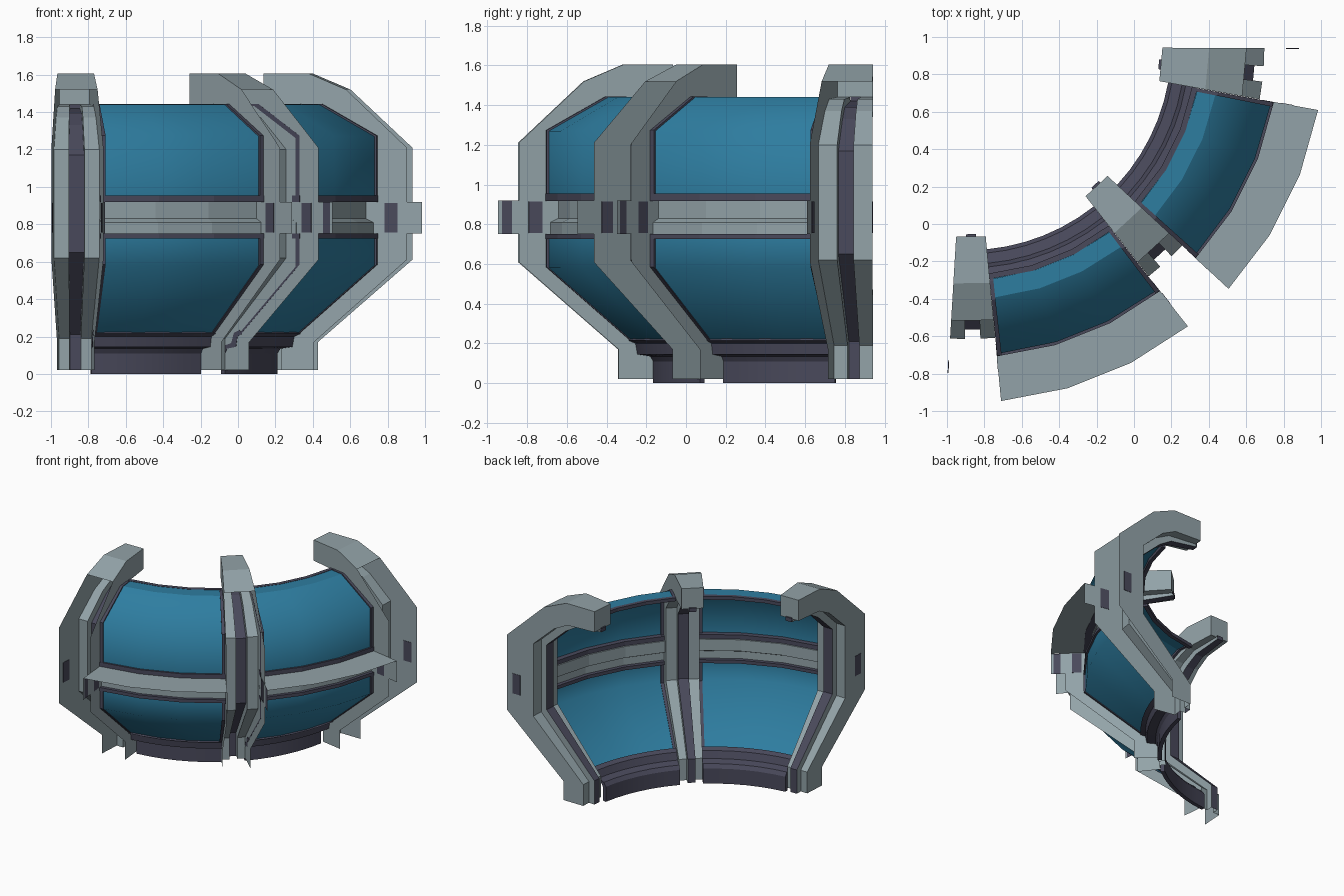
import bpy, bmesh, math

if "Cube" in bpy.data.objects:
    bpy.data.objects.remove(bpy.data.objects["Cube"])

CX, CY = -0.89, 0.95              # centre of the curved corridor
# ribs: direction, half angle in degrees, small shift of the centre
RIBS = ((-89.0, 4.4, 0.0, 0.01), (-47.35, 4.45, -0.006, 0.008), (-5.3, 5.0, 0.012, -0.002))
CORE = 1.5                        # half angle of a rib's dark core


def material(name, rgb):
    m = bpy.data.materials.new(name)
    m.diffuse_color = (*rgb, 1)
    m.use_nodes = True
    m.node_tree.nodes["Principled BSDF"].inputs["Base Color"].default_value = m.diffuse_color
    return m


GREY = material("grey metal", (0.29, 0.365, 0.392))
NAVY = material("dark navy trim", (0.067, 0.067, 0.105))
BLUE = material("blue glass", (0.027, 0.205, 0.352))


def pos(r, z, deg):
    a = math.radians(deg)
    return (CX + r * math.cos(a), CY + r * math.sin(a), z)


def sweep(bm, profile, a0, a1, n=1, closed=False):
    """Turn an (r, z) profile about the corridor centre."""
    rows = [[bm.verts.new(pos(r, z, a0 + (a1 - a0) * i / n)) for r, z in profile]
            for i in range(n + 1)]
    m = len(profile)
    for i in range(n):
        for j in range(m if closed else m - 1):
            k = (j + 1) % m
            bm.faces.new((rows[i][j], rows[i][k], rows[i + 1][k], rows[i + 1][j]))
    if closed:
        bm.faces.new(rows[0][::-1])
        bm.faces.new(rows[-1])


def sheet(bm, outline, deg):
    """Flat radial plate from an (r, z) outline."""
    bm.faces.new([bm.verts.new(pos(r, z, deg)) for r, z in outline])


def box(r0, r1, z0, z1):
    return [(r0, z0), (r1, z0), (r1, z1), (r0, z1)]


def finish(name, bm, mat, smooth=None, shift=(0, 0)):
    bmesh.ops.remove_doubles(bm, verts=bm.verts, dist=0.0005)
    bmesh.ops.recalc_face_normals(bm, faces=bm.faces)
    bmesh.ops.translate(bm, verts=bm.verts, vec=(*shift, 0))
    me = bpy.data.meshes.new(name)
    bm.to_mesh(me)
    bm.free()
    me.materials.append(mat)
    ob = bpy.data.objects.new(name, me)
    bpy.context.collection.objects.link(ob)
    if smooth:
        bpy.ops.object.select_all(action='DESELECT')
        ob.select_set(True)
        bpy.context.view_layer.objects.active = ob
        bpy.ops.object.shade_smooth_by_angle(angle=math.radians(smooth))
    return ob


def thick(line, d):
    """Closed outline of a line thickened by d along r and z."""
    return line + [(r - d, z - d * 0.4) for r, z in reversed(line)]


# rib profiles (r, z)
OUTER = [(1.03, 1.605), (1.28, 1.605), (1.48, 1.52), (1.81, 1.21),
         (1.81, 0.61), (1.305, 0.17), (1.305, 0.02)]
INNER = [(1.03, 1.44), (1.27, 1.43), (1.39, 1.37), (1.575, 1.20),
         (1.575, 0.62), (1.13, 0.19), (1.13, 0.02)]
DARK = [(1.015, 1.42), (1.25, 1.39), (1.35, 1.33), (1.525, 1.17),
        (1.525, 0.65), (1.08, 0.21), (1.08, 0.02)]

# ribs: channels left open on the outside
for i, (c, half, dx, dy) in enumerate(RIBS):
    bm = bmesh.new()
    for s in (-1, 1):
        sheet(bm, OUTER + INNER[::-1], c + s * half)
        sweep(bm, INNER, c + s * CORE, c + s * half)
        for j in range(len(INNER) - 1):          # step to the core strip
            sheet(bm, [INNER[j], INNER[j + 1], DARK[j + 1], DARK[j]], c + s * CORE)
    sweep(bm, [INNER[0]] + OUTER[:3], c - half, c + half)
    finish(f"rib_{i + 1}", bm, GREY, shift=(dx, dy))
    bm = bmesh.new()
    sweep(bm, [(1.03, 1.45), (1.015, 1.45)] + DARK, c - CORE, c + CORE)
    finish(f"rib_core_strip_{i + 1}", bm, NAVY, shift=(dx, dy))
    # dark plates where the rail meets the rib
    bm = bmesh.new()
    for s in (-1, 1):
        sweep(bm, box(1.69, 1.76, 0.755, 0.915),
              c + s * (half - 0.08), c + s * (half + 0.08), 1, True)
    finish(f"rib_joint_plates_{i + 1}", bm, NAVY, shift=(dx, dy))

# glass profiles (r, z)
UPPER = [(1.25, 1.44), (1.35, 1.44), (1.65, 1.27), (1.65, 0.95)]
LOWER = [(1.65, 0.73), (1.65, 0.58), (1.23, 0.215)]

# wall bays between the ribs
for i in range(2):
    a0, a1 = RIBS[i][0] + RIBS[i][1], RIBS[i + 1][0] - RIBS[i + 1][1]
    e = 0.9
    for label, line in (("upper", UPPER), ("lower", LOWER)):
        bm = bmesh.new()
        sweep(bm, line[1:] if label == "upper" else line, a0 + e, a1 - e, 3)
        finish(f"{label}_window_{i + 1}", bm, BLUE, 75)
        # end frames of the window
        bm = bmesh.new()
        rim = thick([(r + 0.012, z + 0.004) for r, z in line], 0.03)
        sweep(bm, rim, a0 + 0.05, a0 + e, 1, True)
        sweep(bm, rim, a1 - e, a1 - 0.05, 1, True)
        finish(f"{label}_window_frame_{i + 1}", bm, NAVY)

    # flat top lip of the upper window and its inner trim
    bm = bmesh.new()
    sweep(bm, UPPER[:2], a0 + e, a1 - e, 3)
    finish(f"window_top_lip_{i + 1}", bm, BLUE)
    bm = bmesh.new()
    sweep(bm, box(1.22, 1.25, 1.415, 1.442), a0, a1, 3, True)
    finish(f"window_top_trim_{i + 1}", bm, NAVY)

    # sills above and below the rail
    bm = bmesh.new()
    for z0, z1 in ((0.918, 0.955), (0.725, 0.752)):
        sweep(bm, box(1.61, 1.665, z0, z1), a0, a1, 3, True)
    finish(f"window_sills_{i + 1}", bm, NAVY)

    # rail: top shelf with a stepped back, open on the outside
    bm = bmesh.new()
    sweep(bm, [(1.905, 0.921), (1.60, 0.921), (1.60, 0.83), (1.64, 0.81), (1.64, 0.75)],
          a0, a1, 3)
    for a, gap in ((a0, True), (a1, False)):
        if gap:
            sheet(bm, box(1.80, 1.835, 0.75, 0.92), a)
            sheet(bm, box(1.885, 1.905, 0.75, 0.92), a)
        else:
            sheet(bm, box(1.80, 1.905, 0.75, 0.92), a)
    finish(f"middle_rail_{i + 1}", bm, GREY)
    bm = bmesh.new()
    sheet(bm, box(1.835, 1.885, 0.75, 0.92), a0)
    finish(f"rail_end_cap_{i + 1}", bm, NAVY)

    # foot of the wall
    bm = bmesh.new()
    sweep(bm, [(1.09, 0), (1.12, 0), (1.12, 0.11), (1.135, 0.135), (1.20, 0.145),
               (1.21, 0.20), (1.245, 0.215), (1.225, 0.235), (1.185, 0.22),
               (1.165, 0.165), (1.11, 0.15), (1.09, 0.12)], a0, a1, 6, True)
    finish(f"wall_foot_{i + 1}", bm, NAVY, 30)
